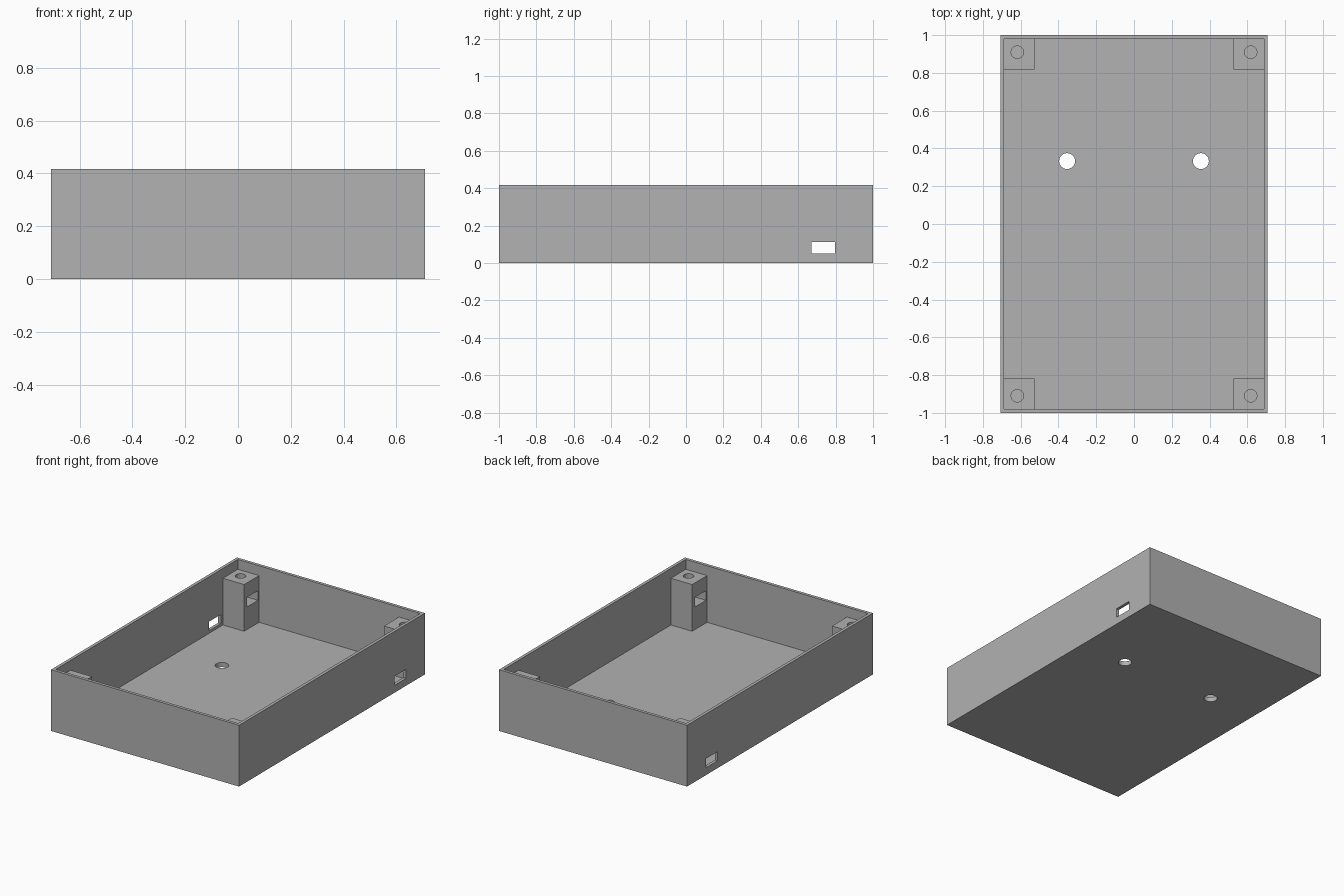
import bpy

if "Cube" in bpy.data.objects:
    bpy.data.objects.remove(bpy.data.objects["Cube"], do_unlink=True)

# Main sizes
W, L, H = 1.416, 2.0, 0.417        # outer tray
WALL, FLOOR = 0.021, 0.032
POST, POST_TOP = 0.181, 0.35       # post extent from the outer corner

grey = bpy.data.materials.new("plain grey")
grey.use_nodes = True
grey.diffuse_color = (0.445, 0.445, 0.445, 1)
grey.node_tree.nodes["Principled BSDF"].inputs["Base Color"].default_value = grey.diffuse_color


def box(name, lo, hi):
    """Axis-aligned box between two corners."""
    bpy.ops.mesh.primitive_cube_add(size=1, location=[(a + b) / 2 for a, b in zip(lo, hi)])
    ob = bpy.context.object
    ob.name = name
    ob.scale = [abs(b - a) for a, b in zip(lo, hi)]
    bpy.ops.object.transform_apply(location=True, rotation=True, scale=True)
    ob.data.materials.append(grey)
    return ob


def rod(name, x, y, radius, z0, z1):
    """Upright cylinder used for drilling."""
    bpy.ops.mesh.primitive_cylinder_add(vertices=48, radius=radius, depth=z1 - z0,
                                        location=(x, y, (z0 + z1) / 2))
    ob = bpy.context.object
    ob.name = name
    ob.data.materials.append(grey)
    return ob


def cut(target, cutters):
    """Subtract each cutter from the target and discard it."""
    for cutter in cutters:
        cutter.hide_render = True
        mod = target.modifiers.new("cut", "BOOLEAN")
        mod.operation = "DIFFERENCE"
        mod.solver = "EXACT"
        mod.object = cutter
        bpy.ops.object.select_all(action="DESELECT")
        target.select_set(True)
        bpy.context.view_layer.objects.active = target
        bpy.ops.object.modifier_apply(modifier=mod.name)
        bpy.data.objects.remove(cutter, do_unlink=True)
    bpy.ops.object.shade_smooth_by_angle()


# Open tray with two floor holes and a cable slot through both long walls
tray = box("tray", (-W / 2, -L / 2, 0), (W / 2, L / 2, H))
cut(tray, [
    box("cavity", (WALL - W / 2, WALL - L / 2, FLOOR), (W / 2 - WALL, L / 2 - WALL, H + 0.1)),
    box("cable_slot", (-1, 0.67, 0.05), (1, 0.796, 0.112)),
    rod("left_floor_hole", 0.354, 0.333, 0.042, -0.1, 0.1),
    rod("right_floor_hole", -0.354, 0.333, 0.042, -0.1, 0.1),
])

# Corner screw posts, each with a screw hole and a side pocket for a nut
for sx, side in ((1, "left"), (-1, "right")):
    for sy, end in ((-1, "front"), (1, "back")):
        inner_x, inner_y = W / 2 - POST, L / 2 - POST
        hole_x, hole_y = W / 2 - POST / 2, L / 2 - POST / 2
        post = box(f"{end}_{side}_post",
                   (sx * inner_x, sy * inner_y, FLOOR - 0.01),
                   (sx * (W / 2 - 0.01), sy * (L / 2 - 0.01), POST_TOP))
        cut(post, [
            rod("screw_hole", sx * hole_x, sy * hole_y, 0.033, 0.1, POST_TOP + 0.1),
            box("nut_pocket",
                (sx * (inner_x - 0.1), sy * (hole_y - 0.058), 0.186),
                (sx * (hole_x + 0.058), sy * (hole_y + 0.058), 0.252)),
        ])
